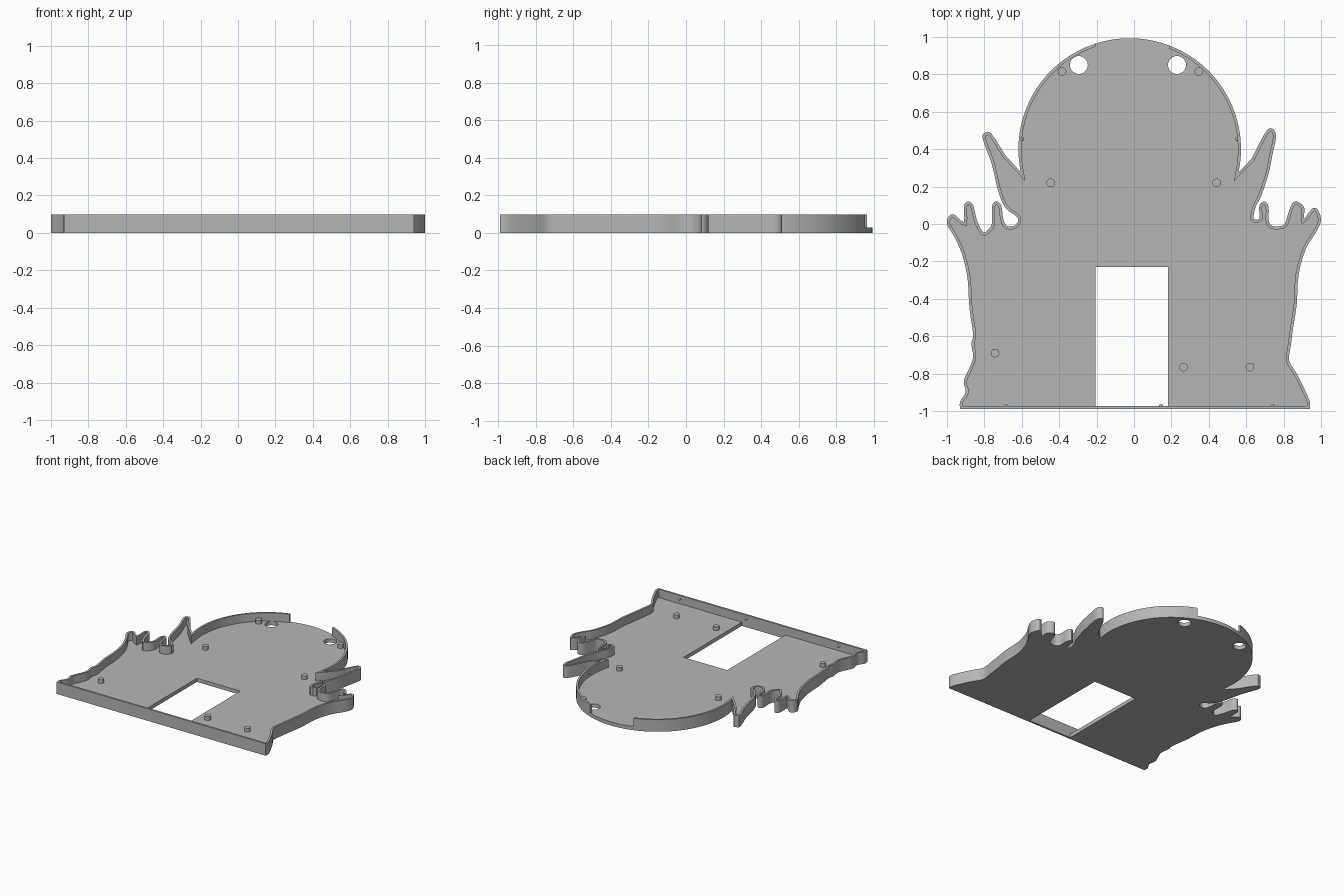
import bpy
import bmesh
from math import cos, sin, radians
from mathutils import Vector

cube = bpy.data.objects.get("Cube")
if cube:
    bpy.data.objects.remove(cube)

FLOOR_TOP = 0.03
WALL_TOP = 0.097
WALL_THICKNESS = 0.016

grey = bpy.data.materials.new("plain grey")
grey.use_nodes = True
grey.diffuse_color = (0.47, 0.47, 0.47, 1)
grey.node_tree.nodes["Principled BSDF"].inputs["Base Color"].default_value = grey.diffuse_color


def finish(obj, angle=35):
    """Give the part its material and shade curved areas smoothly."""
    obj.data.materials.clear()
    obj.data.materials.append(grey)
    bpy.ops.object.select_all(action="DESELECT")
    obj.select_set(True)
    bpy.context.view_layer.objects.active = obj
    bpy.ops.object.shade_smooth_by_angle(angle=radians(angle))


def smooth_path(points, steps=3):
    """Catmull-Rom curve through points given in hundredths of a unit."""
    pts = [Vector(p) / 100 for p in points]
    pts = [pts[0]] + pts + [pts[-1]]
    path = []
    for a, b, c, d in zip(pts, pts[1:], pts[2:], pts[3:]):
        for i in range(steps):
            t = i / steps
            path.append(0.5 * (2 * b + (c - a) * t + (2 * a - 5 * b + 4 * c - d) * t * t
                               + (3 * b - a - 3 * c + d) * t ** 3))
    path.append(pts[-1])
    return path


def circle(x, y, radius, count=32):
    return [Vector((x + radius * cos(radians(360 * i / count)),
                    y + radius * sin(radians(360 * i / count)))) for i in range(count)]


# Side outlines from the base up: trunk, three fingers, gap and pointed leaf
right_side = [(94, -99), (94, -95), (91, -88), (87, -80), (83, -73), (84, -64), (85, -56),
              (87, -43), (88, -27), (92, -13), (97, -5), (100, 2), (98, 8), (95, 8),
              (91, 3), (91, 9), (87, 12), (84, 10), (81, 1), (79, -1), (74, -1),
              (72, 2), (72, 9), (70, 12), (67, 10), (67, 3), (64, 3), (65, 9),
              (68, 15), (72, 27), (74, 37), (76, 47), (74, 51), (71, 50), (67, 43), (63, 35)]
left_side = [(-93, -99), (-93, -95), (-90, -90), (-91, -84), (-88, -77), (-86, -71),
             (-87, -64), (-86, -59), (-88, -45), (-89, -29), (-92, -16), (-96, -7),
             (-100, 0), (-99, 4), (-96, 5), (-91, 1), (-91, 9), (-89, 12), (-86, 10),
             (-84, 2), (-81, -4), (-79, -4), (-76, 0), (-76, 9), (-74, 12), (-71, 10),
             (-70, 3), (-68, -1), (-64, -1), (-62, 3), (-69, 9), (-73, 19), (-76, 32),
             (-81, 46), (-79, 49), (-76, 48), (-69, 37)]

# Dome arc between the two leaves
dome = []
for i in range(69):
    a = radians(-12 + 3 * i)
    dome.append(Vector((-0.023 + 0.595 * cos(a), 0.4 + 0.593 * sin(a))))

outline = smooth_path(right_side) + dome + smooth_path(left_side)[::-1]


def inset(points, distance):
    """Mitred inward offset of a counter-clockwise loop."""
    result = []
    for i, p in enumerate(points):
        before = (p - points[i - 1]).normalized()
        after = (points[(i + 1) % len(points)] - p).normalized()
        n1, n2 = Vector((-before.y, before.x)), Vector((-after.y, after.x))
        mid = (n1 + n2).normalized()
        result.append(p + mid * distance / max(mid.dot(n1), 0.3))
    return result


# Floor plate with the doorway and two round holes
def make_floor():
    curve = bpy.data.curves.new("floor_plate", "CURVE")
    curve.dimensions = "2D"
    curve.fill_mode = "BOTH"
    curve.extrude = FLOOR_TOP / 2
    x0, x1, y0, y1 = -0.207, 0.182, -0.974, -0.23
    door = [Vector(p) for p in ((x0, y0), (x1, y0), (x1, y1), (x0, y1))]
    for loop in (outline, door, circle(-0.295, 0.85, 0.048), circle(0.23, 0.85, 0.048)):
        spline = curve.splines.new("POLY")
        spline.points.add(len(loop) - 1)
        for point, p in zip(spline.points, loop):
            point.co = (p.x, p.y, 0, 1)
        spline.use_cyclic_u = True
    obj = bpy.data.objects.new("floor_plate", curve)
    bpy.context.collection.objects.link(obj)
    bpy.ops.object.select_all(action="DESELECT")
    obj.select_set(True)
    bpy.context.view_layer.objects.active = obj
    bpy.ops.object.convert(target="MESH")
    obj = bpy.context.object
    for v in obj.data.vertices:
        v.co.z += FLOOR_TOP / 2
    finish(obj)


# Thin rim around the outline, left open at the crown of the dome
def make_rim():
    bm = bmesh.new()
    inner = inset(outline, WALL_THICKNESS)
    rows = []
    for o, n in zip(outline, inner):
        rows.append([bm.verts.new((p.x, p.y, z)) for p, z in
                     ((o, FLOOR_TOP), (o, WALL_TOP), (n, WALL_TOP), (n, FLOOR_TOP))])
    count = len(rows)
    is_open = [p.y > 0.9 and abs((p.x + outline[(i + 1) % count].x) / 2 + 0.01) < 0.205
               for i, p in enumerate(outline)]
    for i in range(count):
        a, b = rows[i], rows[(i + 1) % count]
        if is_open[i]:
            if not is_open[i - 1]:
                bm.faces.new(a)
            if not is_open[(i + 1) % count]:
                bm.faces.new(b[::-1])
            continue
        for k in range(3):
            bm.faces.new((a[k], b[k], b[k + 1], a[k + 1]))
    bmesh.ops.delete(bm, geom=[v for v in bm.verts if not v.link_faces], context="VERTS")
    bmesh.ops.recalc_face_normals(bm, faces=bm.faces)
    mesh = bpy.data.meshes.new("rim_wall")
    bm.to_mesh(mesh)
    bm.free()
    obj = bpy.data.objects.new("rim_wall", mesh)
    bpy.context.collection.objects.link(obj)
    finish(obj)


make_floor()
make_rim()

# Short locating pegs on the floor
pegs = [(-0.385, 0.815), (0.347, 0.815), (-0.445, 0.22), (0.442, 0.22),
        (-0.743, -0.69), (0.265, -0.765), (0.62, -0.765)]
for i, (x, y) in enumerate(pegs):
    bpy.ops.mesh.primitive_cylinder_add(vertices=24, radius=0.023, depth=0.04,
                                        location=(x, y, FLOOR_TOP + 0.01))
    bpy.context.object.name = f"floor_peg_{i + 1}"
    finish(bpy.context.object)

# Small snap bumps on the inside of the rim
bumps = [(-0.601, 0.455), (0.554, 0.455), (-0.683, -0.975), (0.145, -0.975), (0.74, -0.975)]
for i, (x, y) in enumerate(bumps):
    bpy.ops.mesh.primitive_uv_sphere_add(segments=12, ring_count=8, radius=0.012,
                                         location=(x, y, 0.07))
    bpy.context.object.name = f"snap_bump_{i + 1}"
    finish(bpy.context.object)
